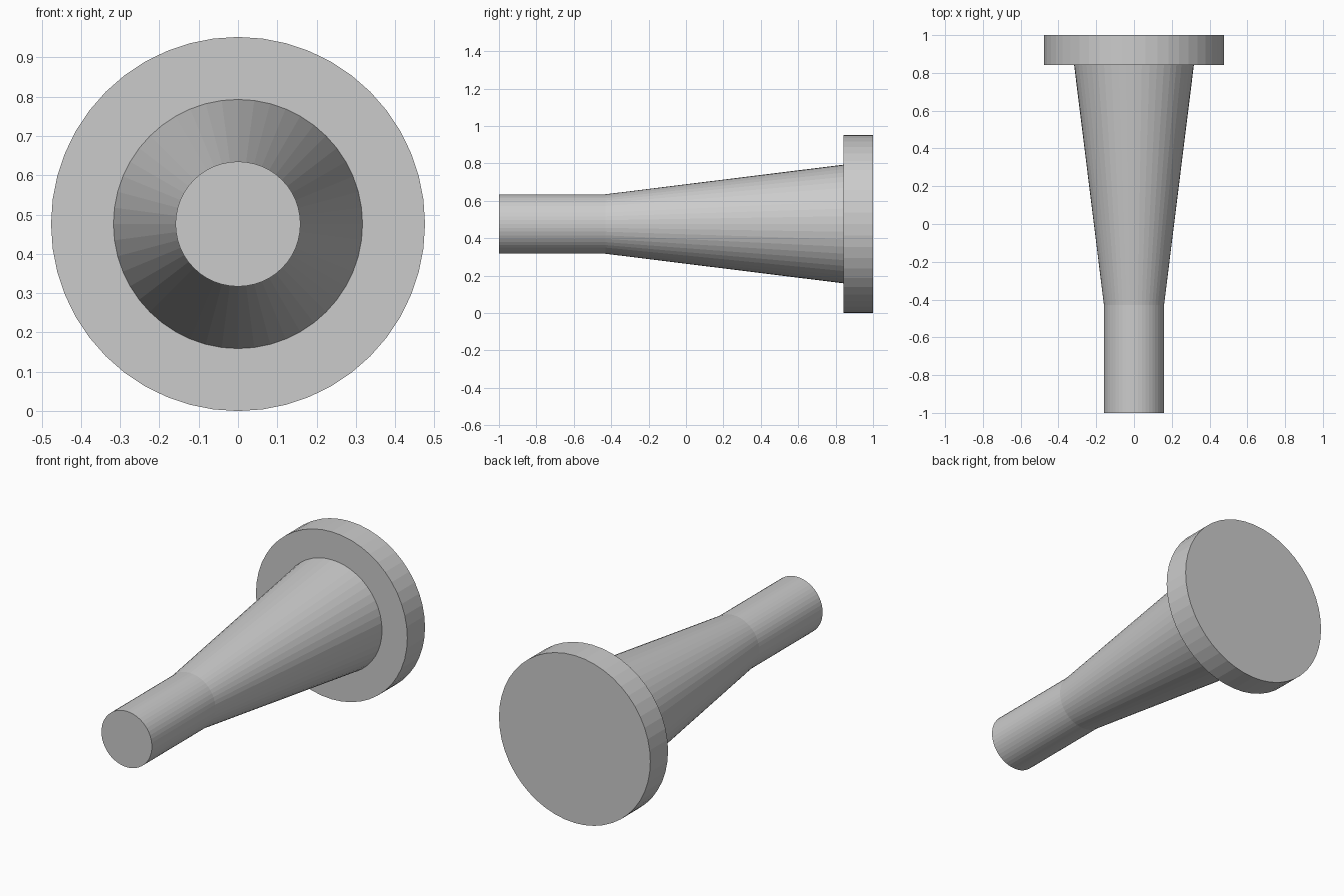
import bpy
import bmesh
from math import cos, sin, tau

cube = bpy.data.objects.get("Cube")
if cube:
    bpy.data.objects.remove(cube, do_unlink=True)

SIDES = 48
AXIS_Z = 0.476

grey = bpy.data.materials.new("plain grey")
grey.use_nodes = True
colour = (0.6, 0.6, 0.6, 1)
grey.diffuse_color = colour
grey.node_tree.nodes["Principled BSDF"].inputs["Base Color"].default_value = colour


def turned_part(name, profile):
    """Closed round solid along y from (y, radius) stations, front to back."""
    bm = bmesh.new()
    rings = [[bm.verts.new((r * cos(tau * i / SIDES), y, AXIS_Z + r * sin(tau * i / SIDES)))
              for i in range(SIDES)] for y, r in profile]
    for a, b in zip(rings, rings[1:]):
        for i in range(SIDES):
            j = (i + 1) % SIDES
            bm.faces.new((a[i], a[j], b[j], b[i]))
    bm.faces.new(rings[0])
    bm.faces.new(rings[-1])
    bmesh.ops.recalc_face_normals(bm, faces=bm.faces)
    mesh = bpy.data.meshes.new(name)
    bm.to_mesh(mesh)
    bm.free()
    mesh.materials.append(grey)
    obj = bpy.data.objects.new(name, mesh)
    bpy.context.collection.objects.link(obj)
    return obj


# Straight front rod flowing into the widening cone
turned_part("tapered_shaft", [(-1, 0.159), (-0.43, 0.159), (0.841, 0.317)])

# Wide disc at the back
turned_part("end_flange", [(0.841, 0.476), (1, 0.476)])
